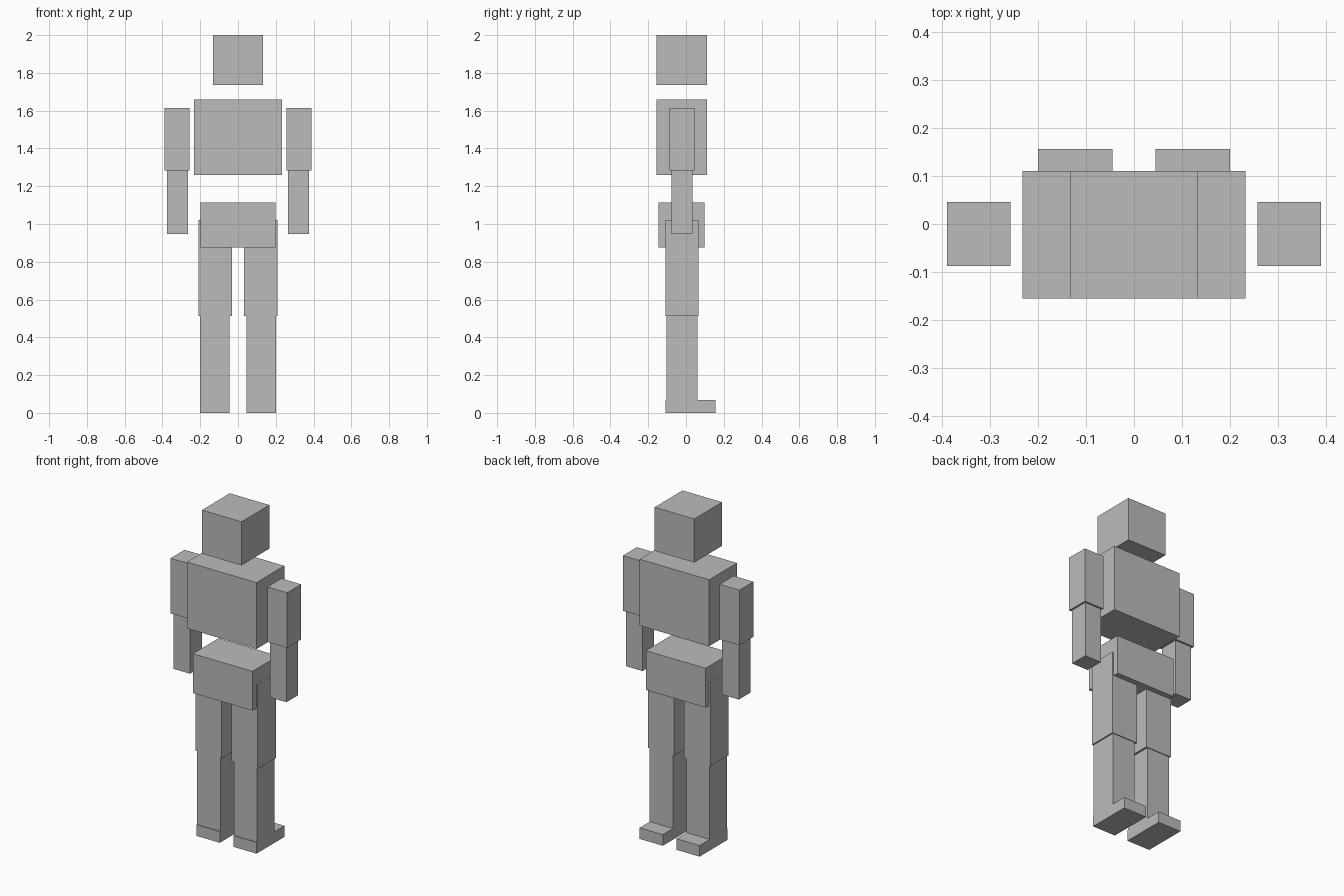
import bpy
import bmesh
from mathutils import Vector

default = bpy.data.objects.get("Cube")
if default:
    bpy.data.objects.remove(default, do_unlink=True)

grey = bpy.data.materials.new("plain_grey")
grey.use_nodes = True
COLOUR = (0.5, 0.5, 0.5, 1)
grey.diffuse_color = COLOUR
grey.node_tree.nodes["Principled BSDF"].inputs["Base Color"].default_value = COLOUR


def box(name, x, y, z):
    """Flat-faced box spanning the given (min, max) range on each axis."""
    low, high = (Vector(corner) for corner in zip(x, y, z))
    mesh = bpy.data.meshes.new(name)
    bm = bmesh.new()
    bmesh.ops.create_cube(bm, size=1)
    bmesh.ops.scale(bm, vec=high - low, verts=bm.verts)
    bmesh.ops.translate(bm, vec=(low + high) / 2, verts=bm.verts)
    bm.to_mesh(mesh)
    bm.free()
    mesh.materials.append(grey)
    obj = bpy.data.objects.new(name, mesh)
    bpy.context.collection.objects.link(obj)
    return obj


def pair(name, x, y, z):
    """Matching boxes on the left (+x) and right (-x) sides."""
    box("left_" + name, x, y, z)
    box("right_" + name, (-x[1], -x[0]), y, z)


# Body blocks, separated by gaps
box("head", (-0.132, 0.132), (-0.155, 0.11), (1.737, 2.0))
box("torso", (-0.232, 0.232), (-0.155, 0.11), (1.26, 1.66))
box("pelvis", (-0.199, 0.199), (-0.146, 0.098), (0.876, 1.113))

# Arms
pair("upper_arm", (0.257, 0.389), (-0.087, 0.046), (1.283, 1.615))
pair("forearm", (0.266, 0.377), (-0.077, 0.035), (0.948, 1.283))

# Legs, with the feet reaching backwards
pair("thigh", (0.033, 0.208), (-0.109, 0.065), (0.512, 1.022))
pair("shin", (0.045, 0.2), (-0.104, 0.06), (0.005, 0.512))
pair("foot", (0.045, 0.2), (-0.109, 0.156), (0.0, 0.067))
